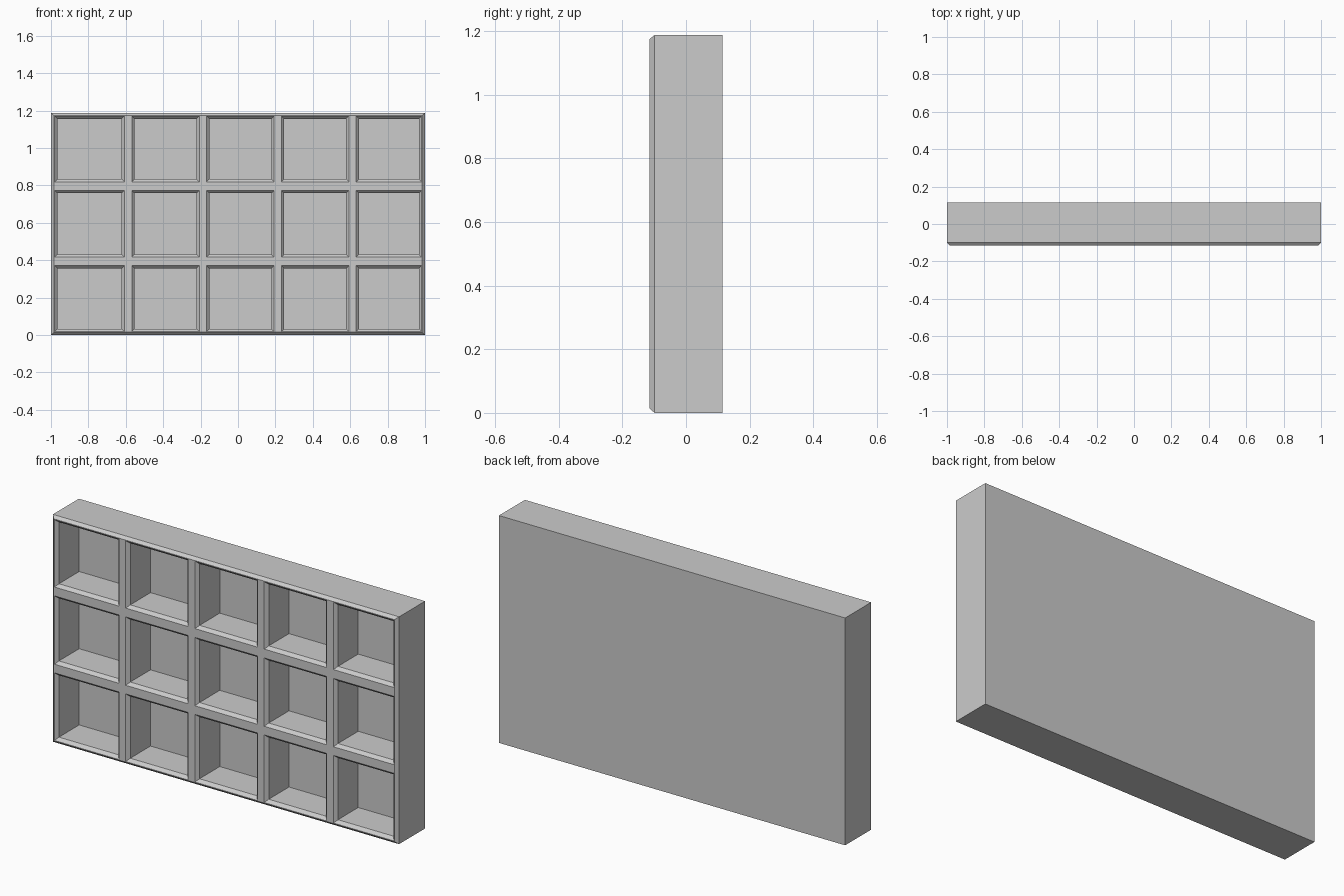
import bpy
import bmesh

if "Cube" in bpy.data.objects:
    bpy.data.objects.remove(bpy.data.objects["Cube"])

W, H = 1.0, 1.187               # half width, full height
FRONT, BACK = -0.115, 0.115
BEVEL = 0.016
POCKET_BACK = 0.068

# Opening limits across the front, framed by the outer chamfer
openings_x = [(-0.980 if i == 0 else -0.968 + 0.4 * i,
               0.982 if i == 4 else -0.607 + 0.4 * i) for i in range(5)]
openings_z = [(0.018, 0.371), (0.416, 0.773), (0.819, 1.171)]
xs = [-W + BEVEL] + [v for o in openings_x for v in o] + [W - BEVEL]
zs = [BEVEL - 0.001] + [v for o in openings_z for v in o] + [H - BEVEL + 0.003]

bm = bmesh.new()

# Front lattice
grid = [[bm.verts.new((x, FRONT, z)) for z in zs] for x in xs]
cells = []
for i in range(len(xs) - 1):
    for j in range(len(zs) - 1):
        face = bm.faces.new((grid[i][j], grid[i + 1][j],
                             grid[i + 1][j + 1], grid[i][j + 1]))
        if i % 2 and j % 2:
            cells.append(face)


def extrude_rim(edges, move):
    """Extrude a boundary loop and reposition its new vertices."""
    geom = bmesh.ops.extrude_edge_only(bm, edges=edges)["geom"]
    for v in geom:
        if isinstance(v, bmesh.types.BMVert):
            move(v.co)
    return [e for e in bm.edges if e.is_boundary]


def flare(co):
    co.y = FRONT + BEVEL
    if co.x < xs[0] + 1e-5:
        co.x = -W
    elif co.x > xs[-1] - 1e-5:
        co.x = W
    if co.z < zs[0] + 1e-5:
        co.z = 0
    elif co.z > zs[-1] - 1e-5:
        co.z = H


def to_back(co):
    co.y = BACK


# Outer chamfer, sides and back panel
rim = extrude_rim([e for e in bm.edges if e.is_boundary], flare)
rim = extrude_rim(rim, to_back)
bmesh.ops.contextual_create(bm, geom=rim)

# Chamfered openings, then straight pocket walls
for thickness, y in ((0.015, FRONT + BEVEL), (0.0, POCKET_BACK)):
    bmesh.ops.inset_individual(bm, faces=cells, thickness=thickness,
                               use_even_offset=True)
    for f in cells:
        for v in f.verts:
            v.co.y = y

bmesh.ops.recalc_face_normals(bm, faces=bm.faces[:])
bmesh.ops.dissolve_limit(bm, angle_limit=0.01, verts=bm.verts[:],
                         edges=bm.edges[:])

mesh = bpy.data.meshes.new("cubby_shelf")
bm.to_mesh(mesh)
bm.free()
shelf = bpy.data.objects.new("cubby_shelf", mesh)
bpy.context.collection.objects.link(shelf)
